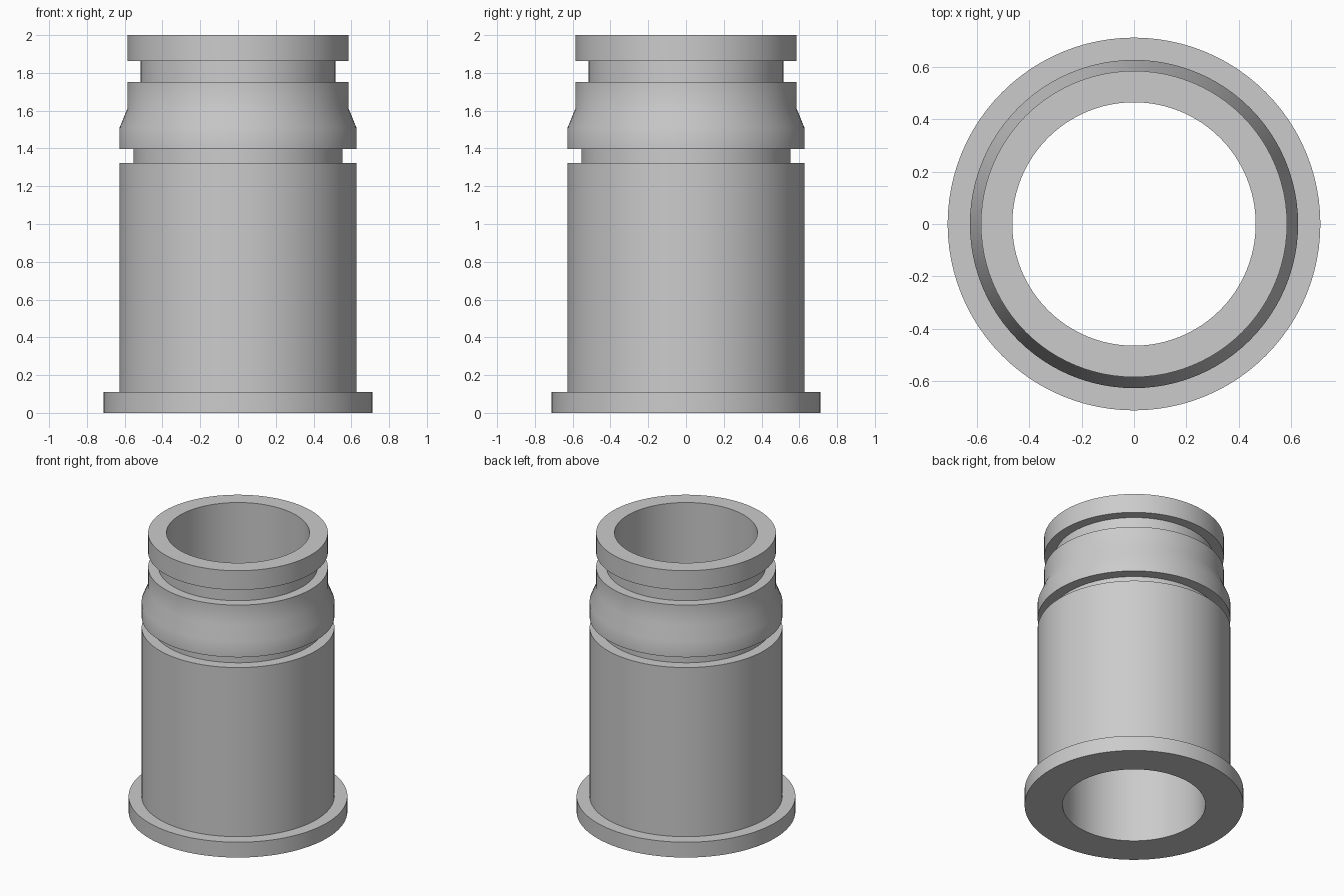
import bpy, bmesh, math
from mathutils import Matrix, Vector

cube = bpy.data.objects.get("Cube")
if cube:
    bpy.data.objects.remove(cube, do_unlink=True)

GREY = (0.6, 0.6, 0.6, 1.0)
metal = bpy.data.materials.new("plain_grey")
metal.use_nodes = True
metal.diffuse_color = GREY
metal.node_tree.nodes["Principled BSDF"].inputs["Base Color"].default_value = GREY

BORE = 0.465
SEGMENTS = 96

# Closed wall section (radius, height): bore, flange, barrel, groove, tapered collar, neck, rim
profile = [
    (BORE, 0), (0.712, 0), (0.712, 0.11),
    (0.627, 0.11), (0.627, 1.324),
    (0.553, 1.324), (0.553, 1.398),
    (0.627, 1.398), (0.627, 1.51), (0.585, 1.613), (0.585, 1.753),
    (0.517, 1.753), (0.517, 1.862),
    (0.585, 1.862), (0.585, 2), (BORE, 2),
]


def lathe(name, section):
    """Revolve a closed section around the z axis."""
    bm = bmesh.new()
    verts = [bm.verts.new((r, 0, z)) for r, z in section]
    edges = [bm.edges.new((v, verts[i - 1])) for i, v in enumerate(verts)]
    bmesh.ops.spin(bm, geom=verts + edges, cent=(0, 0, 0), axis=(0, 0, 1),
                   angle=math.tau, steps=SEGMENTS, use_merge=True)
    bmesh.ops.remove_doubles(bm, verts=bm.verts, dist=0.0001)
    bmesh.ops.recalc_face_normals(bm, faces=bm.faces)
    mesh = bpy.data.meshes.new(name)
    bm.to_mesh(mesh)
    bm.free()
    obj = bpy.data.objects.new(name, mesh)
    bpy.context.collection.objects.link(obj)
    mesh.materials.append(metal)
    return obj


sleeve = lathe("flanged_sleeve", profile)

# Smooth round walls, crisp rims and shoulders
bpy.ops.object.select_all(action="DESELECT")
sleeve.select_set(True)
bpy.context.view_layer.objects.active = sleeve
bpy.ops.object.shade_smooth_by_angle(angle=math.radians(30))
